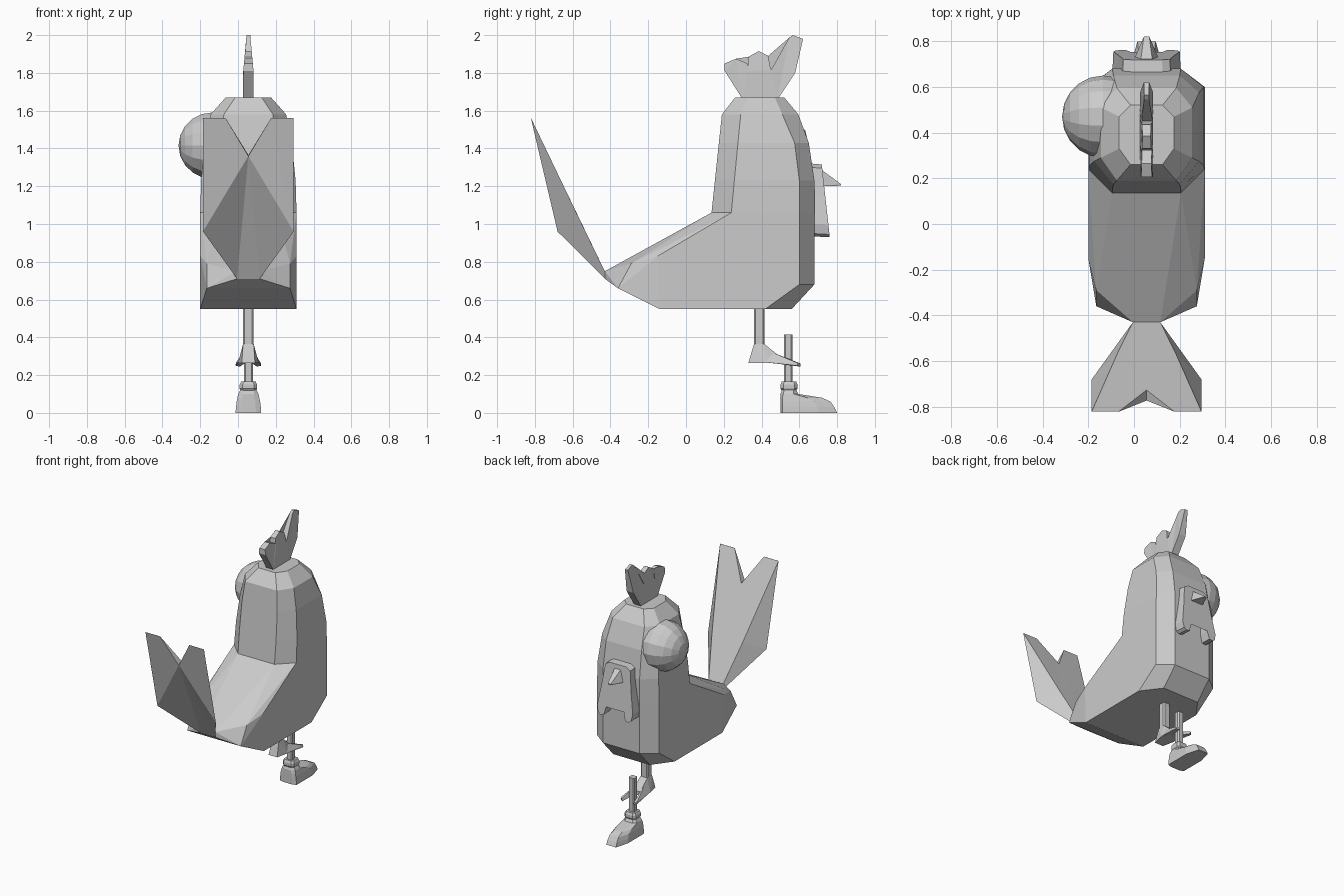
import bpy, bmesh, math
from mathutils import Matrix

CX = 0.055  # symmetry plane of the bird


def finish(name, bm):
    bmesh.ops.recalc_face_normals(bm, faces=bm.faces[:])
    me = bpy.data.meshes.new(name)
    bm.to_mesh(me)
    bm.free()
    ob = bpy.data.objects.new(name, me)
    ob.location.x = CX
    bpy.context.collection.objects.link(ob)
    return ob


def loft(name, rings):
    """Chamfered rings: z, half width, chamfered half width, back, back side, front side, front."""
    bm = bmesh.new()
    loops = []
    for z, w, c, b0, b1, f1, f0 in rings:
        half = [(c, b0), (w, b1), (w, f1), (c, f0)]
        pts = half + [(-x, y) for x, y in reversed(half)]
        loops.append([bm.verts.new((x, y, z)) for x, y in pts])
    for a, b in zip(loops, loops[1:]):
        for i in range(8):
            j = (i + 1) % 8
            bm.faces.new((a[i], a[j], b[j], b[i]))
    bm.faces.new(loops[0])
    bm.faces.new(loops[-1])
    return finish(name, bm)


def hull(name, pts, mirror=True):
    bm = bmesh.new()
    for x, y, z in pts:
        for s in ((1, -1) if mirror else (1,)):
            bm.verts.new((s * x, y, z))
    bmesh.ops.convex_hull(bm, input=bm.verts[:])
    bmesh.ops.dissolve_limit(bm, angle_limit=0.02, verts=bm.verts[:], edges=bm.edges[:])
    return finish(name, bm)


def slab(name, a, b):
    """Solid between two matching outlines."""
    bm = bmesh.new()
    va, vb = ([bm.verts.new(p) for p in o] for o in (a, b))
    n = len(va)
    caps = [bm.faces.new(va), bm.faces.new(vb)]
    for i in range(n):
        j = (i + 1) % n
        bm.faces.new((va[i], va[j], vb[j], vb[i]))
    bmesh.ops.triangulate(bm, faces=caps)
    return finish(name, bm)


# Torso and head
loft("torso", [
    (0.55, .255, .15, .14, .24, .42, .56),
    (0.68, .255, .15, .135, .24, .60, .68),
    (1.06, .255, .15, .135, .24, .60, .68),
    (1.23, .25, .15, .153, .256, .60, .68),
    (1.43, .23, .145, .174, .275, .575, .65),
    (1.58, .20, .13, .19, .29, .51, .595),
    (1.67, .12, .07, .26, .33, .47, .52)])

# Rear body tapering to the tail root
hull("rear_body", [
    (.15, .135, 1.06), (.255, .24, 1.06), (.255, .24, .55), (.255, -.14, .55),
    (.255, -.15, .83), (.22, -.29, .79), (.22, -.36, .66),
    (.06, -.43, .75), (.06, -.43, .71)])

# Wedge shaped tail fan with a notch, one slab per side
for s, label in ((1, "right"), (-1, "left")):
    xs = [0, .06, .24, .24, .12, 0]
    front = [(-.43, .75), (-.43, .75), (-.561, 1.02), (-.82, 1.56), (-.82, 1.56), (-.727, 1.365)]
    back = [(-.43, .71), (-.43, .71), (-.68, .96), (-.821, 1.56), (-.821, 1.56), (-.773, 1.36)]
    # the front sheet runs straight from root to outer tip
    fx = [0, .06, .125, .24, .12, 0]
    slab("tail_" + label, [(s * x, *p) for x, p in zip(fx, front)],
         [(s * x, *p) for x, p in zip(xs, back)])

# Comb, thinner towards the tips
comb = [(.30, 1.66), (.205, 1.81), (.205, 1.85), (.265, 1.875), (.325, 1.85), (.325, 1.81),
        (.33, 1.885), (.385, 1.915), (.435, 1.89), (.45, 1.815), (.545, 1.985),
        (.565, 2.0), (.62, 1.98), (.578, 1.80), (.485, 1.66)]
half = lambda z: .028 - max(0, z - 1.8) * .09
slab("comb", [(-half(z), y, z) for y, z in comb], [(half(z), y, z) for y, z in comb])

# Single bulging eye
bm = bmesh.new()
bmesh.ops.create_uvsphere(bm, u_segments=14, v_segments=10, radius=.18,
                          matrix=Matrix.Translation((-.19, .47, 1.415)) @ Matrix.Rotation(math.pi / 2, 4, 'Y'))
finish("eye", bm)

# Wattle arch around the beak
side = [(.07, 1.32), (.105, 1.30), (.125, 1.15), (.15, 1.0), (.14, .95), (.12, .935),
        (.09, .94), (.075, 1.0), (.075, 1.22), (.05, 1.26)]
arch = side + [(-x, z) for x, z in reversed(side)]
slab("wattles", [(x, .66, z) for x, z in arch],
     [(x * .97, .72 + (1.31 - z) * .11, z - .005) for x, z in arch])

# Beak
hull("beak", [(.05, .67, 1.27), (.025, .72, 1.285), (.06, .67, 1.20), (.055, .72, 1.20),
              (.012, .82, 1.212), (.012, .82, 1.203)])

# Raised leg with flared claw foot
loft("leg", [(.36, .028, .02, .36, .367, .408, .415), (.57, .028, .02, .36, .367, .408, .415)])
hull("claw_foot", [(.028, .36, .365), (.028, .415, .365), (.028, .44, .33),
                   (.035, .33, .265), (.055, .42, .265), (.03, .50, .265), (.03, .50, .295)])
for s, label in ((1, "right"), (-1, "left")):
    hull("toe_" + label, [(s * x, y, z) for x, y, z in (
        (.02, .42, .335), (.055, .42, .268), (.01, .48, .268), (.03, .48, .305),
        (.068, .59, .25), (.045, .605, .245), (.05, .605, .262), (.066, .59, .264))], False)

# Separate peg standing in a boot
loft("peg", [(.14, .024, .016, .52, .528, .557, .565), (.415, .024, .016, .52, .528, .557, .565)])
loft("boot", [
    (0, .068, .04, .50, .51, .70, .80),
    (.03, .066, .038, .50, .51, .695, .785),
    (.06, .062, .036, .50, .51, .68, .765),
    (.08, .058, .032, .50, .51, .64, .72),
    (.10, .054, .030, .50, .515, .57, .595),
    (.122, .042, .028, .508, .52, .57, .582)])
loft("boot_cuff", [
    (.118, .040, .026, .507, .52, .57, .583),
    (.128, .046, .030, .50, .515, .575, .59),
    (.15, .046, .030, .50, .515, .575, .59),
    (.167, .038, .026, .507, .52, .57, .583)])
